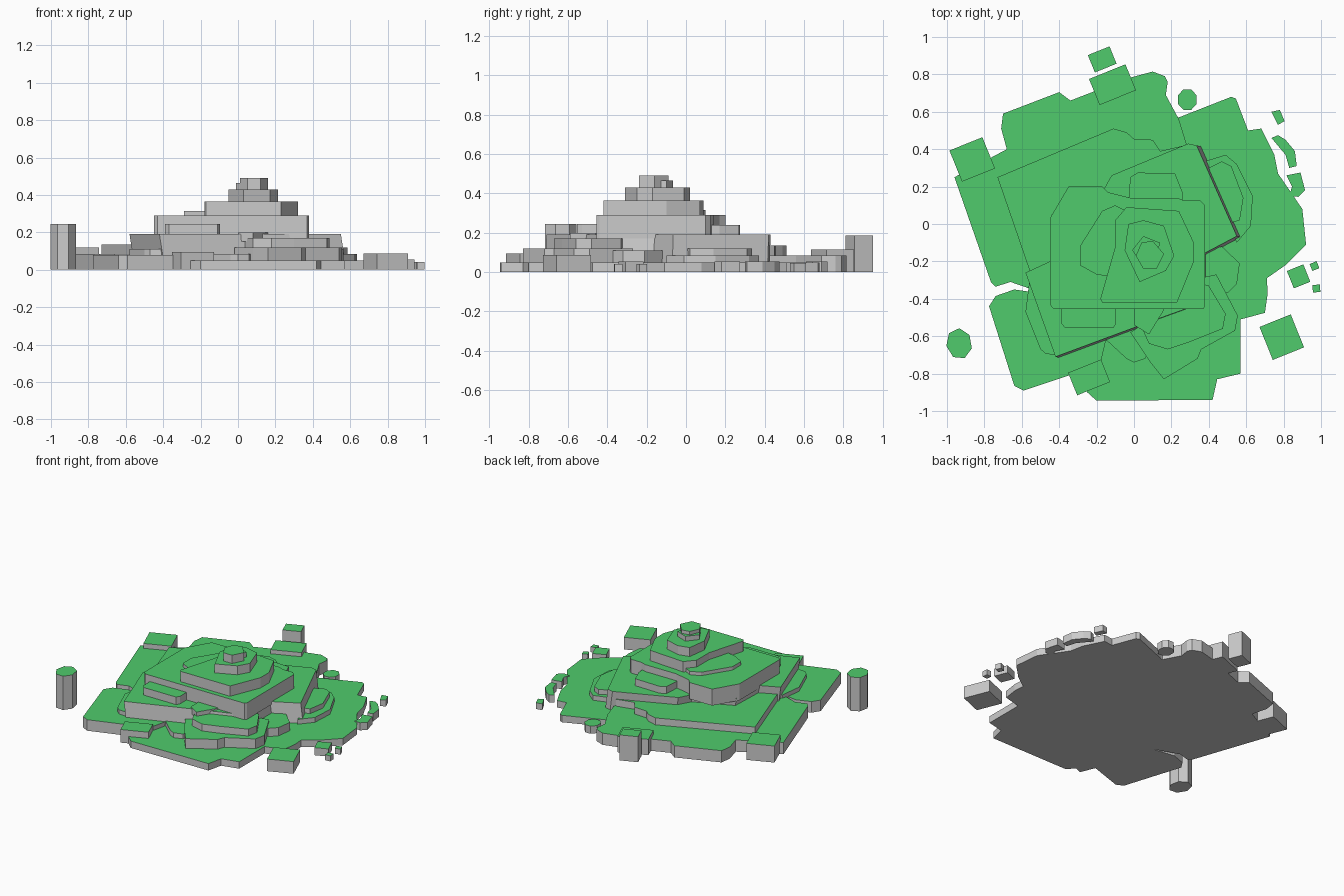
import bpy, math

def material(name, color):
    m = bpy.data.materials.new(name)
    m.diffuse_color = color
    return m

stone = material("stone", (0.55, 0.55, 0.55, 1))
grass = material("grass", (0.08, 0.6, 0.15, 1))

def slab(name, z0, z1, pts, lean=(0, 0)):
    """Upright prism over an outline, with a green top; lean shifts its foot."""
    n = len(pts)
    verts = [(x + lean[0], y + lean[1], z0) for x, y in pts] + [(x, y, z1) for x, y in pts]
    area = sum(pts[i][0] * pts[(i + 1) % n][1] - pts[(i + 1) % n][0] * pts[i][1] for i in range(n))
    faces = [list(range(n))[::-1], list(range(n, 2 * n))]
    faces += [[i, (i + 1) % n, (i + 1) % n + n, i + n] for i in range(n)]
    if area < 0:
        faces = [f[::-1] for f in faces]
    me = bpy.data.meshes.new(name)
    me.from_pydata(verts, [], faces)
    me.materials.append(stone)
    me.materials.append(grass)
    me.polygons[1].material_index = 1
    ob = bpy.data.objects.new(name, me)
    bpy.context.collection.objects.link(ob)

def rock(name, x, y, w, d, h, turn=22, sides=4):
    """Free-standing block or column."""
    t = math.radians(turn)
    pts = []
    for i in range(sides):
        a = 2 * math.pi * (i + 0.5) / sides
        k = 1 / math.cos(math.pi / sides) / 2
        px, py = w * k * math.cos(a), d * k * math.sin(a)
        pts.append((x + px * math.cos(t) - py * math.sin(t), y + px * math.sin(t) + py * math.cos(t)))
    slab(name, 0, h, pts)

# ground terraces
slab("ground_terrace", 0, 0.05, [
    (-0.6, 0.3), (-0.1, 0.55), (0.24, 0.57), (0.52, 0.68), (0.545, 0.67), (0.61, 0.5),
    (0.68, 0.51), (0.75, 0.37), (0.77, 0.27), (0.9, 0.08), (0.92, -0.11), (0.81, -0.22),
    (0.71, -0.29), (0.715, -0.37), (0.7, -0.475), (0.57, -0.51), (0.57, -0.8), (0.445, -0.83),
    (0.42, -0.94), (-0.2, -0.945), (-0.25, -0.9), (-0.4, -0.7)])
slab("left_terrace", 0, 0.085, [
    (-0.96, 0.25), (-0.765, -0.31), (-0.74, -0.335), (-0.66, -0.31), (-0.4, -0.4), (0.2, 0.1),
    (0.28, 0.43), (0.24, 0.56), (0.17, 0.69), (0.18, 0.76), (0.165, 0.79), (0.1, 0.815),
    (-0.03, 0.78), (-0.34, 0.66), (-0.4, 0.705), (-0.7, 0.59), (-0.71, 0.51), (-0.68, 0.4)])
slab("front_left_terrace", 0, 0.08, [
    (-0.775, -0.44), (-0.74, -0.385), (-0.64, -0.35), (-0.3, -0.4), (-0.15, -0.62),
    (-0.18, -0.75), (-0.35, -0.81), (-0.59, -0.89), (-0.64, -0.865)])
slab("left_ledge", 0.04, 0.11, [
    (-0.58, -0.47), (-0.56, -0.31), (-0.45, -0.27), (-0.3, -0.4), (-0.4, -0.7), (-0.47, -0.695),
    (-0.5, -0.67)])

# broad middle tiers
slab("back_tier", 0.04, 0.135, [
    (-0.73, 0.25), (-0.42, -0.65), (0.2, -0.4), (0.36, 0.1), (0.27, 0.42), (0.14, 0.39),
    (0.1, 0.45), (0, 0.455), (-0.04, 0.49), (-0.11, 0.51)])
slab("main_tier", 0.03, 0.19, [
    (-0.58, -0.26), (-0.42, -0.71), (0.12, -0.51), (0.37, -0.42), (0.37, -0.16), (0.55, -0.065),
    (0.335, 0.42), (0.29, 0.43), (-0.12, 0.26), (-0.17, 0.17), (-0.44, 0.05), (-0.45, -0.2)], (0.025, -0.005))

# front right steps
slab("front_step_low", 0.03, 0.085, [
    (-0.17, -0.6), (-0.04, -0.72), (0.0, -0.74), (0.06, -0.72), (0.15, -0.55), (0, -0.5)])
slab("front_step_middle", 0.03, 0.12, [
    (-0.02, -0.58), (0.08, -0.73), (0.16, -0.83), (0.34, -0.72), (0.36, -0.67), (0.54, -0.57),
    (0.555, -0.49), (0.44, -0.27), (0.3, -0.3), (0.1, -0.5)])
slab("front_step_high", 0.1, 0.17, [
    (0.03, -0.53), (0.08, -0.64), (0.18, -0.67), (0.3, -0.63), (0.475, -0.56), (0.49, -0.48),
    (0.4, -0.33), (0.3, -0.3)])
slab("front_step_top", 0.15, 0.2, [
    (0, -0.44), (0, -0.54), (0.08, -0.59), (0.16, -0.46), (0.14, -0.4)])

# right hand ledges
slab("right_ledge_low", 0.03, 0.085, [
    (0.36, 0.33), (0.49, 0.37), (0.55, 0.32), (0.635, 0.15), (0.625, -0.01), (0.55, -0.1), (0.45, 0.1)])
slab("right_ledge_high", 0.03, 0.12, [
    (0.4, 0.3), (0.47, 0.335), (0.52, 0.31), (0.585, 0.14), (0.565, 0.02), (0.5, 0.0)])
slab("right_front_ledge", 0.03, 0.11, [
    (0.36, -0.15), (0.47, -0.12), (0.565, -0.21), (0.55, -0.32), (0.5, -0.37), (0.42, -0.34), (0.34, -0.25)])

# upper tiers up to the peak
slab("front_block", 0.17, 0.245, [
    (-0.39, -0.43), (-0.39, -0.53), (-0.37, -0.555), (-0.11, -0.555), (-0.095, -0.53), (-0.095, -0.43)])
slab("back_block", 0.17, 0.24, [
    (-0.03, 0.12), (-0.02, 0.25), (0.02, 0.275), (0.22, 0.27), (0.26, 0.17), (0.26, 0.1)])
slab("upper_tier", 0.17, 0.29, [
    (-0.45, -0.43), (-0.43, -0.455), (0.37, -0.455), (0.38, -0.44), (0.38, 0.1), (0.355, 0.125),
    (0.27, 0.125), (0.23, 0.14), (-0.02, 0.14), (-0.14, 0.17), (-0.17, 0.2), (-0.35, 0.2), (-0.45, 0.03)])
slab("upper_ledge", 0.27, 0.315, [
    (-0.29, -0.22), (-0.29, -0.12), (-0.17, 0.07), (-0.1, 0.1), (0, 0.05), (0, -0.3), (-0.2, -0.27)])
slab("high_tier", 0.27, 0.365, [
    (-0.18, -0.4), (-0.17, -0.42), (0.23, -0.42), (0.32, -0.2), (0.32, -0.1), (0.24, 0.07),
    (-0.04, 0.09), (-0.1, 0.02), (-0.1, -0.12)])
slab("crown_tier", 0.35, 0.43, [
    (-0.05, -0.14), (-0.03, 0), (0.05, 0.02), (0.16, -0.01), (0.215, -0.17), (0.17, -0.25), (0.03, -0.31)])
slab("peak_step", 0.42, 0.465, [(-0.01, -0.14), (0.05, -0.065), (0.14, -0.1), (0.11, -0.2), (0.03, -0.2)])
slab("peak", 0.42, 0.49, [
    (0.01, -0.17), (0.04, -0.1), (0.1, -0.09), (0.16, -0.16), (0.12, -0.24), (0.05, -0.24)])

# free-standing rocks
rock("left_column", -0.935, -0.64, 0.125, 0.15, 0.245, 10, 7)
rock("left_block", -0.865, 0.345, 0.19, 0.18, 0.12)
rock("back_block_low", -0.115, 0.745, 0.21, 0.15, 0.115)
rock("back_block_high", -0.17, 0.88, 0.125, 0.1, 0.185)
rock("front_block_low", -0.24, -0.82, 0.19, 0.13, 0.095)
rock("right_block", 0.79, -0.605, 0.18, 0.19, 0.088)
rock("back_stone", 0.285, 0.665, 0.1, 0.11, 0.055, 0, 8)
rock("right_stone", 0.88, -0.28, 0.095, 0.1, 0.055)
rock("pebble_a", 0.965, -0.225, 0.04, 0.04, 0.04)
rock("pebble_b", 0.975, -0.345, 0.04, 0.04, 0.04, 5)
slab("back_right_pebble", 0, 0.045, [(0.735, 0.6), (0.78, 0.61), (0.805, 0.55), (0.77, 0.53)])
slab("right_crescent", 0, 0.055, [
    (0.735, 0.46), (0.77, 0.475), (0.81, 0.45), (0.86, 0.39), (0.87, 0.31), (0.83, 0.3), (0.81, 0.37)])
slab("right_chip", 0, 0.055, [(0.815, 0.26), (0.89, 0.275), (0.915, 0.18), (0.88, 0.145), (0.83, 0.15), (0.845, 0.2)])
